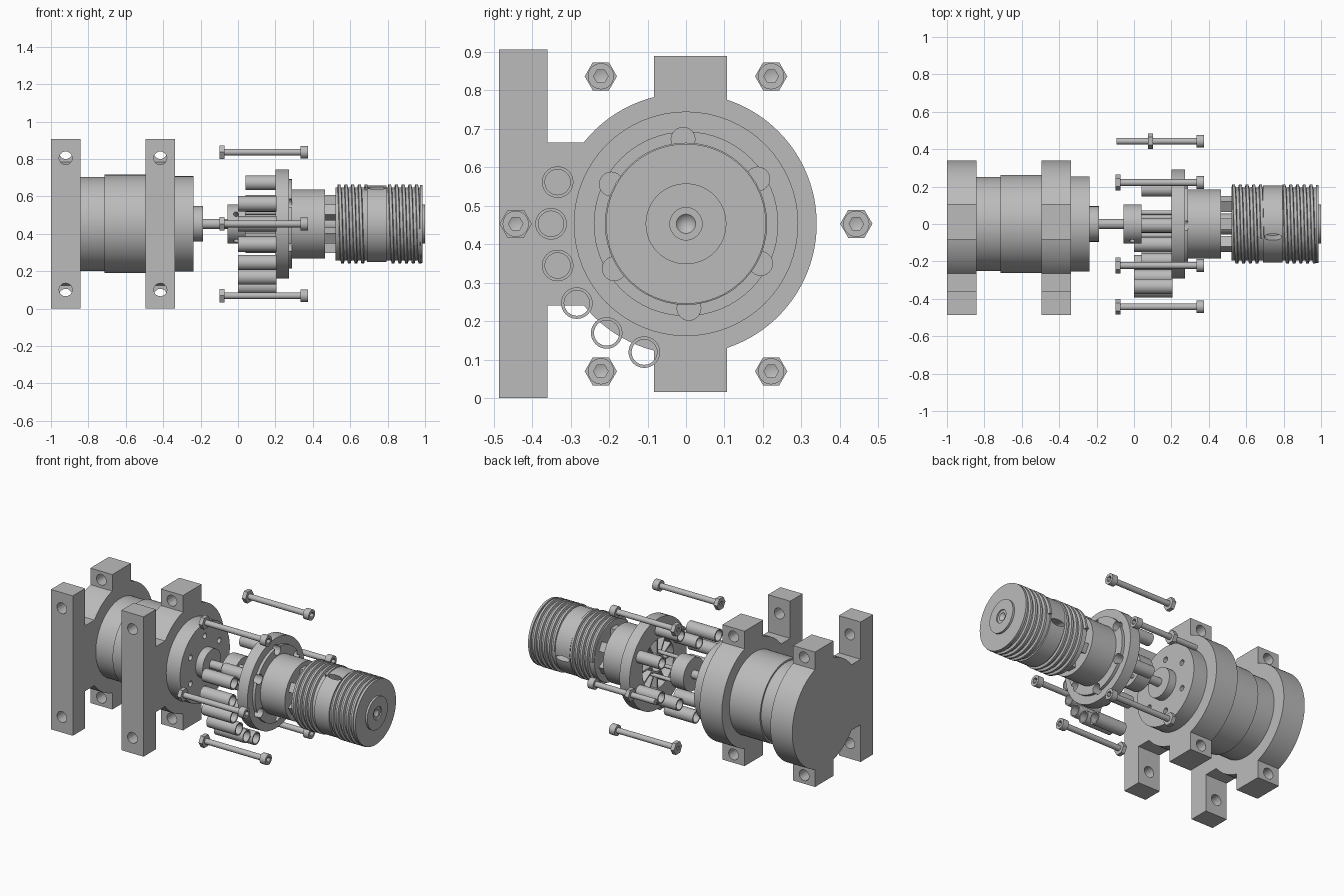
import bpy, bmesh
from math import sin, cos, pi, atan2, sqrt, radians
from mathutils import Matrix, Vector

if "Cube" in bpy.data.objects:
    bpy.data.objects.remove(bpy.data.objects["Cube"])

AXIS = 0.453  # height of the main axis, which runs along x
steel = bpy.data.materials.new("machined_grey")
steel.use_nodes = True
grey = (0.5, 0.5, 0.5, 1)
steel.diffuse_color = grey
steel.node_tree.nodes["Principled BSDF"].inputs["Base Color"].default_value = grey


def finish(name, bm, smooth=True):
    bmesh.ops.remove_doubles(bm, verts=bm.verts, dist=1e-5)
    bmesh.ops.recalc_face_normals(bm, faces=bm.faces)
    mesh = bpy.data.meshes.new(name)
    bm.to_mesh(mesh)
    bm.free()
    mesh.materials.append(steel)
    ob = bpy.data.objects.new(name, mesh)
    bpy.context.collection.objects.link(ob)
    bpy.ops.object.select_all(action="DESELECT")
    ob.select_set(True)
    bpy.context.view_layer.objects.active = ob
    if smooth:
        bpy.ops.object.shade_smooth_by_angle(angle=radians(30))
    return ob


def polar(r, deg):
    return r * cos(radians(deg)), AXIS + r * sin(radians(deg))


def add_lathe(bm, profile, y=0, z=AXIS, sides=64, closed=False):
    """Spin (x, radius) points around a line parallel to x."""
    rings = [[bm.verts.new((x, y + r * cos(2 * pi * k / sides), z + r * sin(2 * pi * k / sides)))
              for k in range(sides)] if r else [bm.verts.new((x, y, z))] * sides
             for x, r in profile]
    pairs = list(zip(rings, rings[1:])) + ([(rings[-1], rings[0])] if closed else [])
    for a, b in pairs:
        for k in range(sides):
            n = (k + 1) % sides
            corners = list(dict.fromkeys([a[k], a[n], b[n], b[k]]))
            if len(corners) > 2:
                bm.faces.new(corners)


def lathe(name, profile, **options):
    bm = bmesh.new()
    add_lathe(bm, profile, **options)
    return finish(name, bm)


def add_rod(bm, start, end, r, sides=24):
    start, end = Vector(start), Vector(end)
    turn = (end - start).to_track_quat("Z", "Y").to_matrix().to_4x4()
    bmesh.ops.create_cone(bm, cap_ends=True, segments=sides, radius1=r, radius2=r,
                          depth=(end - start).length,
                          matrix=Matrix.Translation((start + end) / 2) @ turn)


def add_block(bm, x0, x1, r0, r1, width, deg):
    """Radial block around the main axis."""
    size = Matrix.Diagonal((x1 - x0, r1 - r0, width, 1))
    move = Matrix.Translation(((x0 + x1) / 2, (r0 + r1) / 2, 0))
    bmesh.ops.create_cube(bm, size=1, matrix=Matrix.Translation((0, 0, AXIS))
                          @ Matrix.Rotation(radians(deg), 4, "X") @ move @ size)


def cut(ob, bm):
    cutter = finish("cutter", bm, False)
    cutter.hide_render = True
    mod = ob.modifiers.new("holes", "BOOLEAN")
    mod.operation, mod.solver, mod.object = "DIFFERENCE", "EXACT", cutter
    bpy.context.view_layer.objects.active = ob
    bpy.ops.object.modifier_apply(modifier=mod.name)
    bpy.data.objects.remove(cutter)
    bpy.ops.object.select_all(action="DESELECT")
    ob.select_set(True)
    bpy.ops.object.shade_smooth_by_angle(angle=radians(30))


# Mounting brackets: disc with a foot plate at the front and two ears
def bracket(name, x0, x1):
    R, back, front, neck = 0.34, 0.107, -0.083, 0.212
    a_back = atan2(sqrt(R * R - back * back), back)
    a_front = atan2(sqrt(R * R - front * front), front)
    a_neck = pi - atan2(neck, sqrt(R * R - neck * neck))

    def arc(a, b, n):
        return [(R * cos(a + (b - a) * k / n), R * sin(a + (b - a) * k / n)) for k in range(n + 1)]

    upper = arc(0, a_back, 24) + [(back, 0.437), (front, 0.437)] + arc(a_front, a_neck, 10)
    upper += [(-0.36, neck), (-0.36, AXIS), (-0.487, AXIS)]
    outline = upper + [(y, -z) for y, z in reversed(upper[1:])]
    bm = bmesh.new()
    face = bm.faces.new([bm.verts.new((x0, y, AXIS + z)) for y, z in outline])
    new = bmesh.ops.extrude_face_region(bm, geom=[face])["geom"]
    bmesh.ops.translate(bm, vec=(x1 - x0, 0, 0),
                        verts=[v for v in new if isinstance(v, bmesh.types.BMVert)])
    ob = finish(name, bm)
    holes = bmesh.new()
    mid = (x0 + x1) / 2
    for s in (1, -1):
        for h, y0, y1 in ((0.352, -0.55, -0.3), (0.382, -0.2, 0.2)):
            add_rod(holes, (mid, y0, AXIS + s * h), (mid, y1, AXIS + s * h), 0.035)
    cut(ob, holes)


bracket("rear_bracket", -1, -0.843)
bracket("middle_bracket", -0.495, -0.336)

# Motor body with its stepped nose and shaft
body = lathe("motor_body", [(-0.845, 0), (-0.845, 0.252), (-0.715, 0.252), (-0.715, 0.263),
                            (-0.4, 0.263), (-0.4, 0.255), (-0.237, 0.255), (-0.237, 0.095),
                            (-0.187, 0.095), (-0.187, 0)])
holes = bmesh.new()
for k in range(6):
    y, z = polar(0.17, 60 * k + 30)
    add_rod(holes, (-0.28, y, z), (-0.2, y, z), 0.018)
cut(body, holes)
lathe("motor_shaft", [(-0.19, 0), (-0.19, 0.027), (-0.05, 0.027), (-0.05, 0)], sides=32)

# Drive hub with a set screw hole and drive pins
hub = lathe("drive_hub", [(-0.055, 0), (-0.055, 0.105), (0.04, 0.105), (0.04, 0)])
holes = bmesh.new()
for deg in (150, 240):
    y, z = polar(0.2, deg)
    add_rod(holes, (-0.01, y, z), (-0.01, 0, AXIS), 0.014)
cut(hub, holes)
bm = bmesh.new()
for deg in range(30, 390, 90):
    y, z = polar(0.07, deg)
    add_rod(bm, (0.035, y, z), (0.31, y, z), 0.012)
finish("drive_pins", bm)

# Flanged housing, open towards the hub
flange = lathe("flanged_housing", [(0.3, 0), (0.3, 0.16), (0.2, 0.16), (0.2, 0.292), (0.272, 0.292),
                                   (0.272, 0.24), (0.29, 0.24), (0.29, 0.185), (0.465, 0.185),
                                   (0.465, 0)])
holes = bmesh.new()
for k in range(6):
    y, z = polar(0.22, 60 * k + 32)
    add_rod(holes, (0.15, y, z), (0.35, y, z), 0.031)
cut(flange, holes)
bm = bmesh.new()
for k in range(12):
    add_block(bm, 0.205, 0.3, 0.05, 0.16, 0.01, 30 * k)
finish("housing_fins", bm, False)
lathe("fin_ring", [(0.205, 0.05), (0.205, 0.065), (0.3, 0.065), (0.3, 0.05)], sides=32, closed=True)

# Coupling teeth between housing and threaded barrel
bm = bmesh.new()
for k in range(6):
    add_block(bm, 0.46, 0.525, 0.09, 0.155, 0.06, 60 * k + 30)
finish("coupling_teeth", bm, False)
lathe("coupling_core", [(0.46, 0), (0.46, 0.055), (0.525, 0.055), (0.525, 0)], sides=32)

# Threaded barrel with slots in its plain band
barrel = lathe("barrel", [(0.52, 0), (0.52, 0.195), (0.69, 0.195), (0.69, 0.205), (0.795, 0.205),
                          (0.795, 0.195), (0.972, 0.195), (0.972, 0.208), (0.987, 0.208),
                          (0.987, 0.105), (1, 0.105), (1, 0.042), (0.992, 0.042), (0.992, 0.025),
                          (0.965, 0)])
holes = bmesh.new()
for deg in (110, 350):
    slot = bmesh.new()
    y, z = polar(0.25, deg)
    y1, z1 = polar(0.13, deg)
    add_rod(holes, (0, y, z), (0, y1, z1), 0.018)
    slot.free()
bmesh.ops.scale(holes, vec=(2.7, 1, 1), verts=holes.verts)
bmesh.ops.translate(holes, vec=(0.742, 0, 0), verts=holes.verts)
cut(barrel, holes)


def thread(name, x0, x1, pitch=0.036, root=0.19, crest=0.211):
    bm = bmesh.new()
    steps = int((x1 - x0 - 0.024) / pitch * 48)
    section = [(-0.012, root), (-0.007, crest), (0.007, crest), (0.012, root)]
    rows = []
    for k in range(steps + 1):
        t = 2 * pi * k / 48
        x = x0 + 0.012 + pitch * k / 48
        rows.append([bm.verts.new((x + dx, r * cos(t), AXIS + r * sin(t))) for dx, r in section])
    for a, b in zip(rows, rows[1:]):
        for i in range(4):
            bm.faces.new((a[i], a[i - 1], b[i - 1], b[i]))
    bm.faces.new(rows[0])
    bm.faces.new(rows[-1])
    finish(name, bm)


thread("rear_thread", 0.52, 0.7)
thread("front_thread", 0.79, 0.987)


# Hollow rollers: one ring at the flange, one fan set outside
def roller(name, x0, x1, y, z, r):
    lathe(name, [(x0, r - 0.008), (x0, r), (x1, r), (x1, r - 0.008)],
          y=y, z=z, sides=32, closed=True)


for k in range(6):
    roller(f"inner_roller_{k + 1}", 0.04, 0.205, *polar(0.22, 60 * k + 32), 0.039)
    roller(f"outer_roller_{k + 1}", 0, 0.207, *polar(0.351, 162 + 18 * k), 0.041)

# Socket head bolts with hex nuts, in a wide circle
for k in range(6):
    y, z = polar(0.443, 60 * k)
    bm = bmesh.new()
    add_lathe(bm, [(-0.093, 0), (-0.093, 0.018), (0.333, 0.018), (0.333, 0.034), (0.374, 0.034),
                   (0.374, 0.02)], y, z, 24)
    add_lathe(bm, [(0.374, 0.034), (0.374, 0.019), (0.352, 0.019), (0.345, 0)], y, z, 6)
    finish(f"bolt_{k + 1}", bm)
    nut = 0.075 if k == 0 else -0.098
    lathe(f"nut_{k + 1}", [(nut, 0.015), (nut, 0.042), (nut + 0.026, 0.042), (nut + 0.026, 0.015)],
          y=y, z=z, sides=6, closed=True)
